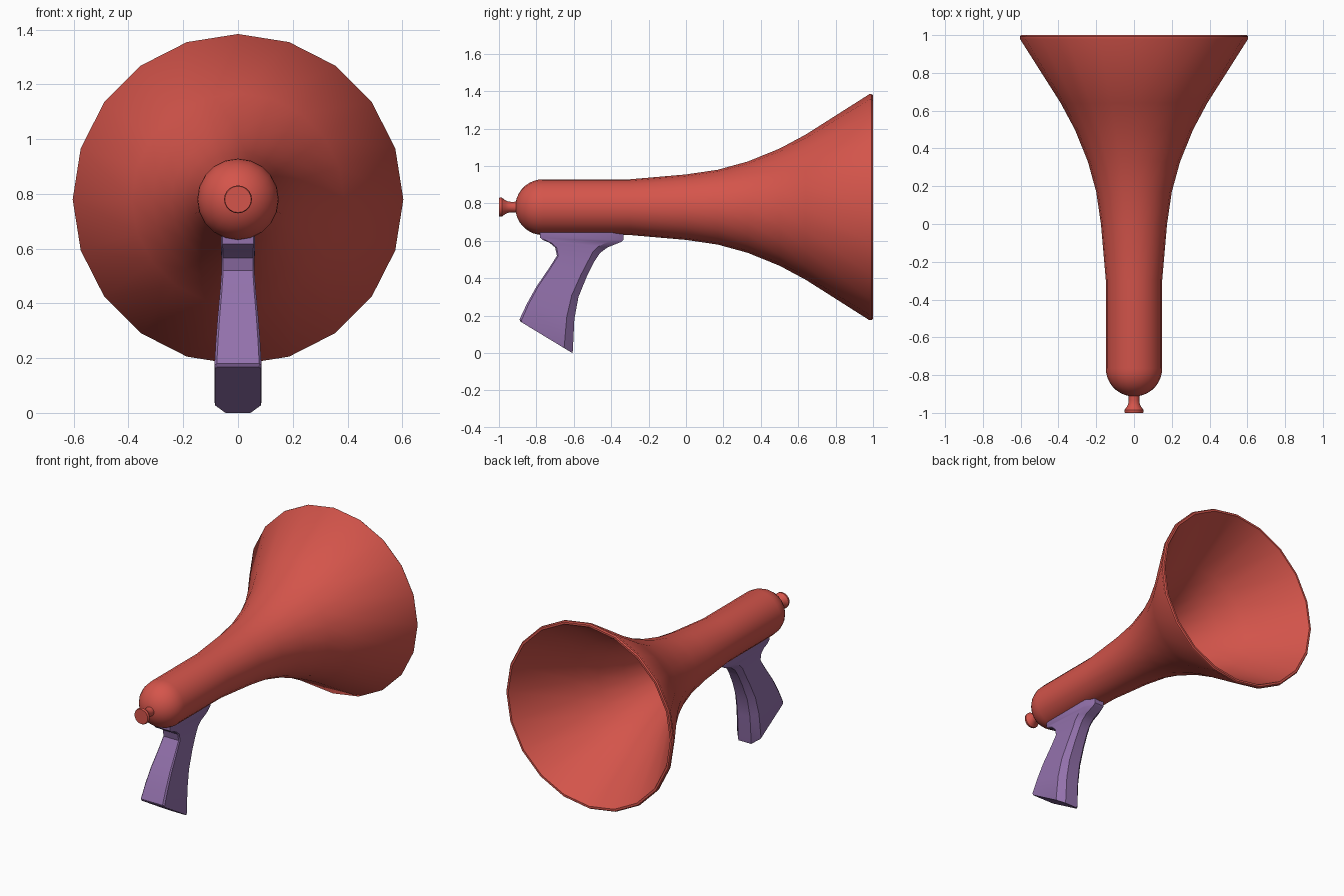
import bpy, bmesh, math

if "Cube" in bpy.data.objects:
    bpy.data.objects.remove(bpy.data.objects["Cube"])

AXIS_Z = 0.78   # height of the horn's centre line
SIDES = 20


def material(name, rgb):
    m = bpy.data.materials.new(name)
    m.diffuse_color = (*rgb, 1)
    m.use_nodes = True
    m.node_tree.nodes["Principled BSDF"].inputs["Base Color"].default_value = m.diffuse_color
    return m


def loft(name, rings, mat, angle):
    """Skin a list of closed point rings, cap both ends, smooth by angle."""
    bm = bmesh.new()
    loops = [[bm.verts.new(p) for p in ring] for ring in rings]
    for a, b in zip(loops, loops[1:]):
        for i in range(len(a)):
            j = (i + 1) % len(a)
            bm.faces.new((a[i], a[j], b[j], b[i]))
    bm.faces.new(loops[0])
    bm.faces.new(loops[-1])
    bmesh.ops.recalc_face_normals(bm, faces=bm.faces)
    me = bpy.data.meshes.new(name)
    bm.to_mesh(me)
    bm.free()
    me.materials.append(mat)
    ob = bpy.data.objects.new(name, me)
    bpy.context.collection.objects.link(ob)
    bpy.ops.object.select_all(action='DESELECT')
    ob.select_set(True)
    bpy.context.view_layer.objects.active = ob
    bpy.ops.object.shade_smooth_by_angle(angle=math.radians(angle))
    return ob


def lathe(name, profile, mat, angle=35):
    """Turn a (y, radius) profile around the horn's axis."""
    rings = [[(r * math.sin(math.tau * i / SIDES), y,
               AXIS_Z + r * math.cos(math.tau * i / SIDES))
              for i in range(SIDES)] for y, r in profile]
    return loft(name, rings, mat, angle)


red = material("red", (0.66, 0.09, 0.07))
purple = material("purple", (0.29, 0.165, 0.41))

# Horn: domed tail, straight tube, flared bell, rim, then the hollow inside
dome = [(-0.765 - 0.148 * math.cos(a), 0.149 * math.sin(a))
        for a in (math.radians(d) for d in range(10, 91, 10))]
flare = [(-0.3, 0.149), (0.0, 0.175), (0.17, 0.2), (0.33, 0.244),
         (0.5, 0.313), (0.64, 0.388), (0.98, 0.604)]
rim = [(0.992, 0.604), (1.0, 0.598), (1.0, 0.585), (0.99, 0.58)]
inside = [(y, r - 0.025) for y, r in reversed(flare[:-1])]
lathe("horn", dome + flare + rim + inside, red)

# Mouthpiece knob at the tail
lathe("mouthpiece", [(-1.0, 0.048), (-0.995, 0.051), (-0.985, 0.051),
                     (-0.965, 0.036), (-0.95, 0.03), (-0.93, 0.028),
                     (-0.905, 0.03), (-0.89, 0.03)], red)

# Pistol grip: front edge (y, z), back edge (y, z), half width
grip = [(-0.78, 0.645, -0.335, 0.645, 0.062),
        (-0.78, 0.617, -0.335, 0.605, 0.062),
        (-0.765, 0.604, -0.347, 0.594, 0.062),
        (-0.73, 0.59, -0.42, 0.565, 0.061),
        (-0.70, 0.565, -0.46, 0.535, 0.06),
        (-0.69, 0.52, -0.49, 0.49, 0.06),
        (-0.735, 0.45, -0.53, 0.41, 0.065),
        (-0.80, 0.355, -0.575, 0.30, 0.074),
        (-0.85, 0.265, -0.597, 0.18, 0.081),
        (-0.89, 0.18, -0.605, 0.014, 0.086),
        (-0.885, 0.168, -0.608, 0.0, 0.083)]
# Cross-section: position from front to back, share of the half width
half = [(0.0, 0.9), (0.035, 1.0), (0.84, 1.0), (1.0, 0.55)]
section = half + [(t, -w) for t, w in reversed(half)]
rings = [[(s * w, y0 + t * (y1 - y0), z0 + t * (z1 - z0)) for t, s in section]
         for y0, z0, y1, z1, w in grip]
loft("pistol_grip", rings, purple, 32)
